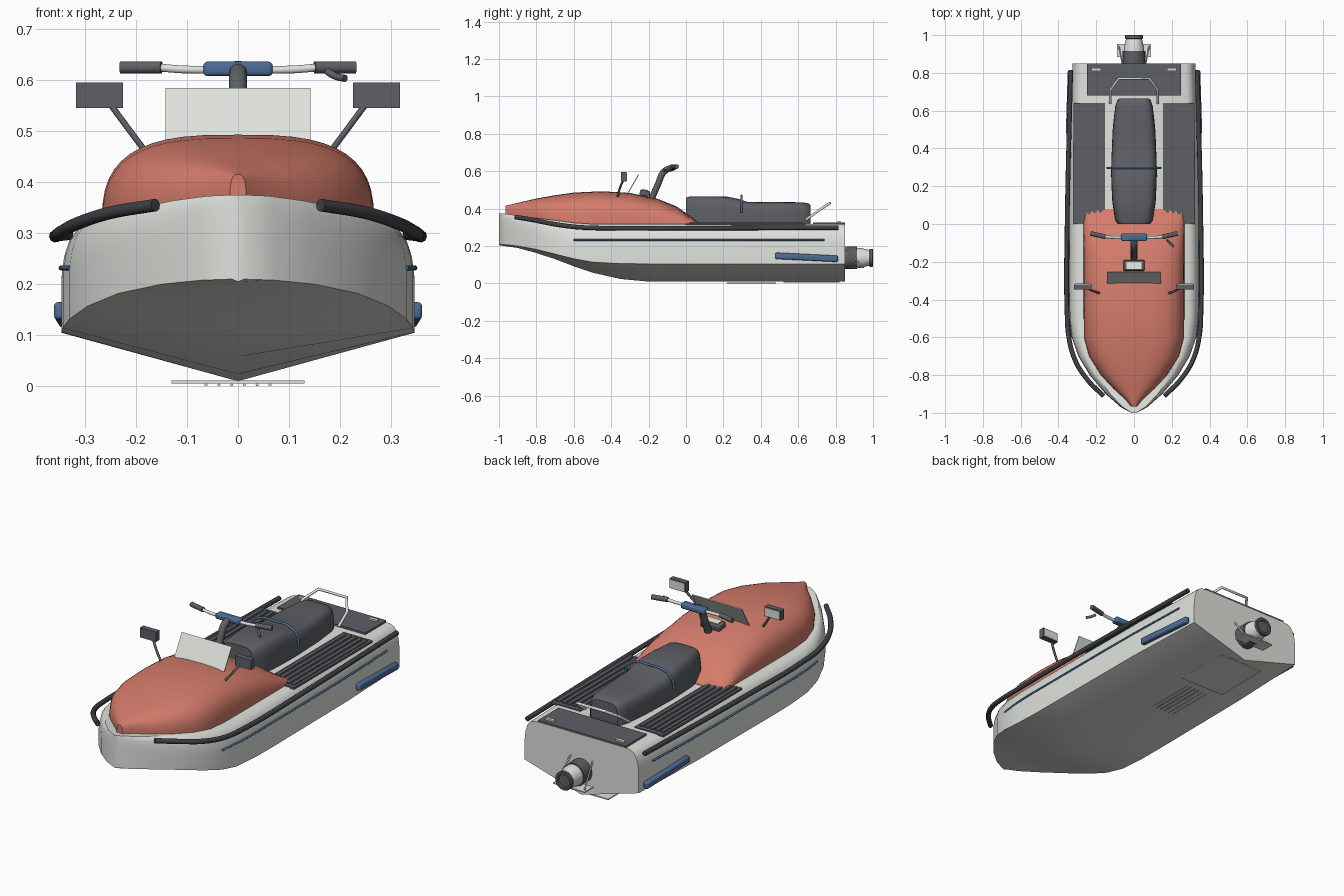
import bpy, bmesh, math
from mathutils import Vector, Euler

if "Cube" in bpy.data.objects:
    bpy.data.objects.remove(bpy.data.objects["Cube"], do_unlink=True)


def material(name, rgb):
    m = bpy.data.materials.new(name)
    m.use_nodes = True
    m.diffuse_color = (*rgb, 1)
    m.node_tree.nodes["Principled BSDF"].inputs["Base Color"].default_value = (*rgb, 1)
    return m


LIGHT = material("light_grey", (0.74, 0.76, 0.72))
RED = material("coral_red", (0.66, 0.2, 0.145))
DARK = material("dark_grey", (0.11, 0.115, 0.13))
BLACK = material("rubber_black", (0.05, 0.052, 0.058))
BLUE = material("navy_blue", (0.075, 0.15, 0.3))


def activate(ob):
    bpy.ops.object.select_all(action='DESELECT')
    ob.select_set(True)
    bpy.context.view_layer.objects.active = ob


def finish(name, bm, mat, smooth=True):
    bmesh.ops.recalc_face_normals(bm, faces=bm.faces)
    me = bpy.data.meshes.new(name)
    bm.to_mesh(me)
    bm.free()
    me.materials.append(mat)
    ob = bpy.data.objects.new(name, me)
    bpy.context.collection.objects.link(ob)
    if smooth:
        activate(ob)
        bpy.ops.object.shade_smooth_by_angle(angle=math.radians(35))
    return ob


def loft(name, rings, mat):
    """Skin closed rings of equal length and cap both ends."""
    bm = bmesh.new()
    rows = [[bm.verts.new(p) for p in ring] for ring in rings]
    n = len(rows[0])
    for a, b in zip(rows, rows[1:]):
        for i in range(n):
            j = (i + 1) % n
            bm.faces.new((a[i], a[j], b[j], b[i]))
    bm.faces.new(rows[0])
    bm.faces.new(rows[-1])
    return finish(name, bm, mat)


def dome(y, w, base, top, power, segments=24):
    """Superellipse arch standing on base."""
    ring = []
    for i in range(segments + 1):
        a = math.pi * i / segments
        c, s = math.cos(a), max(math.sin(a), 0)
        ring.append((math.copysign(w * abs(c) ** (2 / power), c), y,
                     base + (top - base) * s ** (2 / power)))
    return ring


def box(name, centre, size, mat, rot=(0, 0, 0), bevel=0.0):
    bm = bmesh.new()
    bmesh.ops.create_cube(bm, size=1)
    for v in bm.verts:
        v.co = Vector(v.co[i] * size[i] for i in range(3))
    if bevel:
        bmesh.ops.bevel(bm, geom=bm.edges[:], offset=bevel, segments=3,
                        profile=0.5, affect='EDGES')
    turn = Euler(rot).to_matrix()
    for v in bm.verts:
        v.co = turn @ v.co + Vector(centre)
    return finish(name, bm, mat, bool(bevel))


def tube(name, points, radius, mat, smooth=True):
    cu = bpy.data.curves.new(name, 'CURVE')
    cu.dimensions = '3D'
    cu.bevel_depth = radius
    cu.bevel_resolution = 3
    cu.use_fill_caps = True
    cu.resolution_u = 6
    sp = cu.splines.new('BEZIER' if smooth else 'POLY')
    pts = sp.bezier_points if smooth else sp.points
    pts.add(len(points) - 1)
    for p, co in zip(pts, points):
        if smooth:
            p.co = co
            p.handle_left_type = p.handle_right_type = 'AUTO'
        else:
            p.co = (*co, 1)
    cu.materials.append(mat)
    ob = bpy.data.objects.new(name, cu)
    bpy.context.collection.objects.link(ob)
    activate(ob)
    bpy.ops.object.convert(target='MESH')
    bpy.ops.object.shade_smooth_by_angle(angle=math.radians(40))
    return ob


def turned(name, profile, z, mat, sides=24):
    """Lathe (y, radius) pairs around a lengthwise axis."""
    loft(name, [[(r * math.cos(math.tau * i / sides), y, z + r * math.sin(math.tau * i / sides))
                 for i in range(sides)] for y, r in profile], mat)


# Hull: stations of y, half width, keel, chine, deck
stations = [(-1, .012, .205, .21, .375), (-.97, .07, .2, .208, .373), (-.9, .15, .19, .2, .364),
            (-.8, .235, .163, .182, .35), (-.7, .295, .13, .157, .338), (-.6, .33, .092, .132, .325),
            (-.5, .343, .058, .114, .318), (-.35, .346, .024, .106, .317),
            (-.2, .346, .01, .105, .317), (.4, .342, .01, .105, .317), (.85, .325, .01, .105, .317)]
side = [(1, 0), (1, .5), (.985, .7), (.955, .85), (.91, .95), (.84, 1)]
rings = []
for y, w, keel, chine, deck in stations:
    half = [(w * a, y, chine + (deck - chine) * b) for a, b in side]
    rings.append([(0, y, keel)] + half + [(0, y, deck)] + [(-x, yy, z) for x, yy, z in reversed(half)])
loft("hull", rings, LIGHT)
box("bow_ridge", (0, -.988, .308), (.024, .022, .134), LIGHT, bevel=.006)

# Hood and seat
hood = [(-.965, .016, .36, .415), (-.93, .045, .355, .424), (-.87, .11, .345, .438),
        (-.8, .175, .335, .454), (-.7, .238, .32, .472), (-.6, .265, .312, .486),
        (-.45, .267, .31, .493), (-.3, .267, .31, .484), (-.15, .267, .31, .452),
        (-.05, .267, .31, .412), (.03, .267, .31, .355), (.065, .265, .31, .328), (.08, .25, .31, .32)]
loft("hood", [dome(*row, 3) for row in hood], RED)
seat = [(0, .085, .458), (.02, .1, .465), (.12, .115, .466), (.22, .12, .464), (.28, .121, .452),
        (.33, .12, .436), (.5, .113, .435), (.62, .1, .434), (.655, .088, .428), (.665, .075, .42)]
loft("seat", [dome(y, w, .31, top, 5) for y, w, top in seat], DARK)
tube("seat_strap", [(x, .297, z) for x, z in
     ((-.14, .38), (-.128, .43), (-.09, .46), (0, .468), (.09, .46), (.128, .43), (.14, .38))], .006, BLUE)

# Stern deck pad and grab handle
box("stern_pad", (0, .765, .32), (.5, .17, .014), DARK)
tube("grab_handle", [(-.125, .64, .34), (-.125, .71, .39), (-.08, .77, .43), (.08, .77, .43),
                     (.125, .71, .39), (.125, .64, .34)], .007, LIGHT, False)

# Steering column, bars and console
box("console", (0, -.22, .482), (.11, .055, .03), DARK, rot=(-.15, 0, 0), bevel=.005)
box("console_display", (0, -.22, .499), (.08, .036, .006), LIGHT, rot=(-.15, 0, 0))
tube("steering_column", [(0, -.185, .45), (0, -.15, .53), (0, -.115, .6), (0, -.065, .622)], .018, DARK)
box("handlebar_pad", (0, -.07, .622), (.136, .04, .028), BLUE, bevel=.008)
tube("throttle_lever", [(.175, -.085, .617), (.19, -.1, .608), (.21, -.12, .603)], .007, DARK)

# Windshield
box("windshield", (0, -.283, .53), (.284, .005, .122), LIGHT, rot=(-.52, 0, 0))

# Parts repeated on both sides
for s, label in ((1, "left"), (-1, "right")):
    tube(label + "_rail", [(s * x, y, z) for x, y, z in
         ((.162, -.91, .355), (.25, -.82, .34), (.312, -.72, .32), (.345, -.6, .303), (.355, -.45, .296),
          (.354, 0, .296), (.335, .815, .298))], .0125, BLACK)
    tube(label + "_stripe", [(s * x, y, .232) for x, y in
         ((.329, -.6), (.343, -.48), (.345, -.2), (.341, .4), (.33, .74))], .005, BLUE)
    box(label + "_bumper", (s * .341, .645, .14), (.03, .335, .034), BLUE,
        rot=(-.05, 0, s * .03), bevel=.008)
    # Foot mats with ribs
    box(label + "_foot_mat", (s * .237, .32, .317), (.165, .64, .01), DARK)
    for i in range(5):
        box(f"{label}_mat_rib_{i}", (s * (.177 + i * .03), .32, .324), (.018, .6, .008), DARK)
    box(label + "_cleat", (s * .2, .818, .33), (.05, .016, .01), LIGHT)
    # Mirror
    box(label + "_mirror", (s * .271, -.333, .57), (.092, .028, .05), DARK)
    box(label + "_mirror_glass", (s * .271, -.318, .57), (.082, .004, .042), LIGHT)
    tube(label + "_mirror_stalk", [(s * .185, -.365, .465), (s * .215, -.355, .505),
                                   (s * .252, -.335, .555)], .006, DARK)
    # Handlebar and ribbed grip
    tube(label + "_handlebar", [(s * .06, -.072, .62), (s * .11, -.071, .621), (s * .16, -.066, .625)], .008, LIGHT)
    tube(label + "_grip", [(s * .15, -.068, .625), (s * .23, -.05, .625)], .0125, DARK, False)
    # Nozzle strut
    tube(label + "_nozzle_strut", [(s * .062, .85, .2), (s * .08, .94, .09)], .004, LIGHT, False)

# Jet nozzle
turned("jet_housing", [(.83, .06), (.915, .06)], .137, DARK)
turned("jet_nozzle", [(.9, .054), (.93, .054), (.985, .041)], .137, LIGHT)
turned("nozzle_ring", [(.98, .043), (.983, .048), (.997, .048), (1, .044), (1, .034), (.99, .032)], .137, DARK)
box("steering_plate", (0, .918, .085), (.18, .07, .006), LIGHT)

# Underside plate and intake grille
box("ride_plate", (0, .67, .008), (.26, .3, .006), LIGHT)
for i in range(6):
    x = (i - 2.5) * .025
    tube(f"intake_bar_{i}", [(x, .22, .003), (x, .48, .003)], .003, LIGHT, False)
